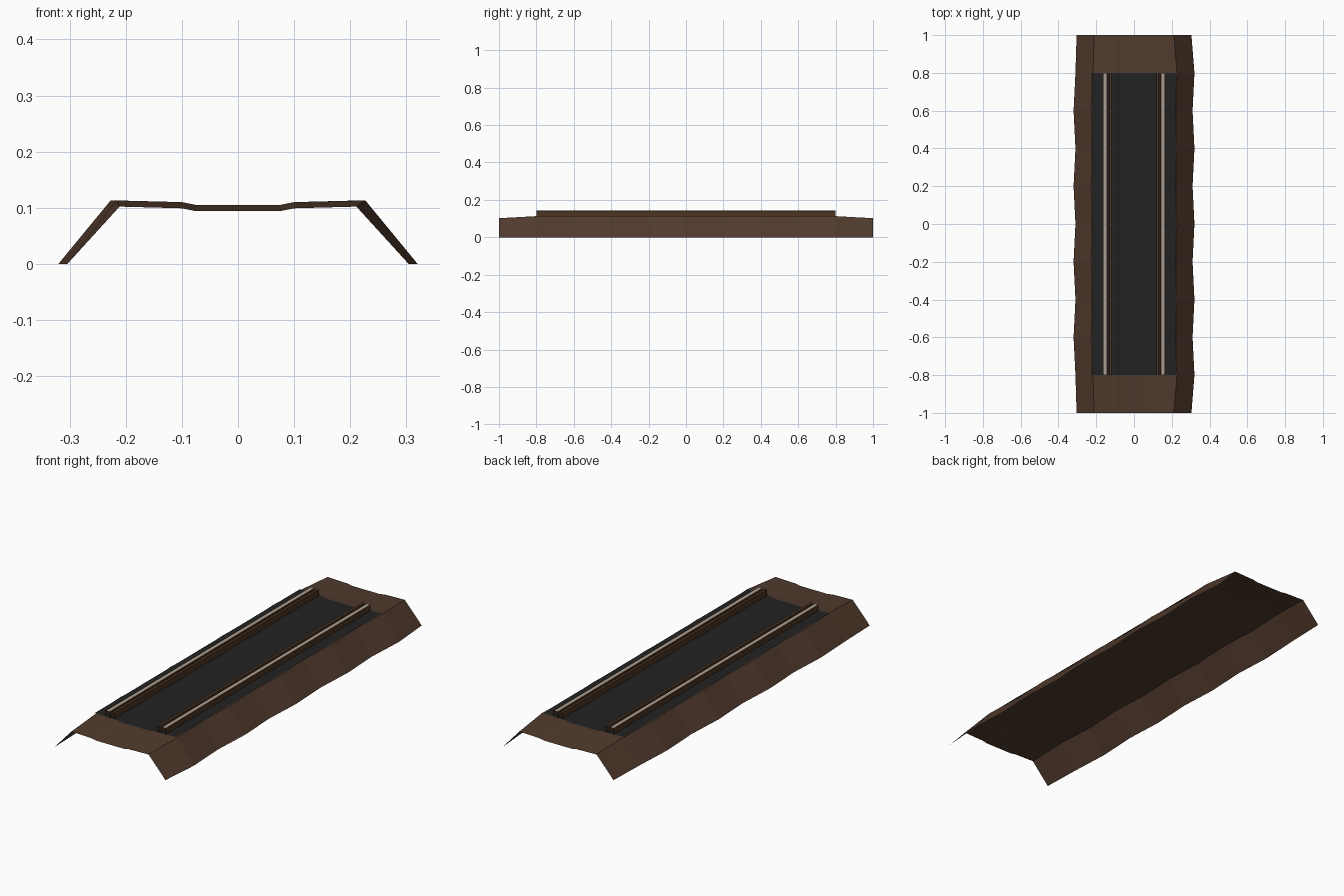
import bpy

if "Cube" in bpy.data.objects:
    bpy.data.objects.remove(bpy.data.objects["Cube"])


def material(name, rgb):
    m = bpy.data.materials.new(name)
    m.diffuse_color = (*rgb, 1)
    m.use_nodes = True
    m.node_tree.nodes["Principled BSDF"].inputs["Base Color"].default_value = m.diffuse_color
    return m


earth = material("earth brown", (0.082, 0.043, 0.026))
gravel = material("dark gravel", (0.016, 0.016, 0.016))
rust = material("rusty steel", (0.075, 0.037, 0.018))
steel = material("polished steel", (0.40, 0.34, 0.28))


def loft(name, rows, mats, pick=lambda i: 0):
    """Open sheet through equal-length rows of points; pick(i) colours strip i."""
    n = len(rows[0])
    verts = [p for row in rows for p in row]
    faces, slots = [], []
    for j in range(len(rows) - 1):
        for i in range(n - 1):
            a = j * n + i
            faces.append((a, a + 1, a + n + 1, a + n))
            slots.append(pick(i))
    me = bpy.data.meshes.new(name)
    me.from_pydata(verts, [], faces)
    for m in mats:
        me.materials.append(m)
    me.polygons.foreach_set("material_index", slots)
    ob = bpy.data.objects.new(name, me)
    bpy.context.collection.objects.link(ob)
    return ob


# Embankment: open shell, foot line wobbles from row to row, ends sag a little
half = [(0.315, 0), (0.222, 0.113), (0.1, 0.110), (0.075, 0.105)]
profile = [(-x, z) for x, z in half] + half[::-1]
rows = []
for j in range(11):
    y = -1 + 0.2 * j
    end = j in (0, 10)
    shift = 0 if end else (0.005 if j % 2 else -0.005)
    row = []
    for x, z in profile:
        if abs(x) > 0.2:
            x += shift - (0.011 if end and x > 0 else -0.011 if end else 0)
        row.append((x, y, z - 0.011 if end and z > 0 else z))
    rows.append(row)
loft("embankment", rows, [earth])

# Gravel bed: thin sheet following the top of the embankment
bed = [(-0.222, 0.115), (-0.1, 0.112), (-0.075, 0.107),
       (0.075, 0.107), (0.1, 0.112), (0.222, 0.115)]
loft("gravel_bed", [[(x, y, z) for x, z in bed] for y in (-0.8, 0.8)], [gravel])

# Rails with bright running surface, and guard rails just inside them
for side, s in (("left", -1), ("right", 1)):
    rail = [(0.165, 0.112), (0.165, 0.140), (0.161, 0.142),
            (0.145, 0.142), (0.141, 0.140), (0.141, 0.112)]
    guard = [(0.131, 0.112), (0.131, 0.142), (0.118, 0.142), (0.118, 0.112)]
    for name, prof, pick in (("rail", rail, lambda i: int(i == 2)),
                             ("guard_rail", guard, lambda i: 0)):
        pts = [(s * x, z) for x, z in prof][::s]
        loft(f"{side}_{name}", [[(x, y, z) for x, z in pts[::-1]] for y in (-0.8, 0.8)],
             [rust, steel], pick)
